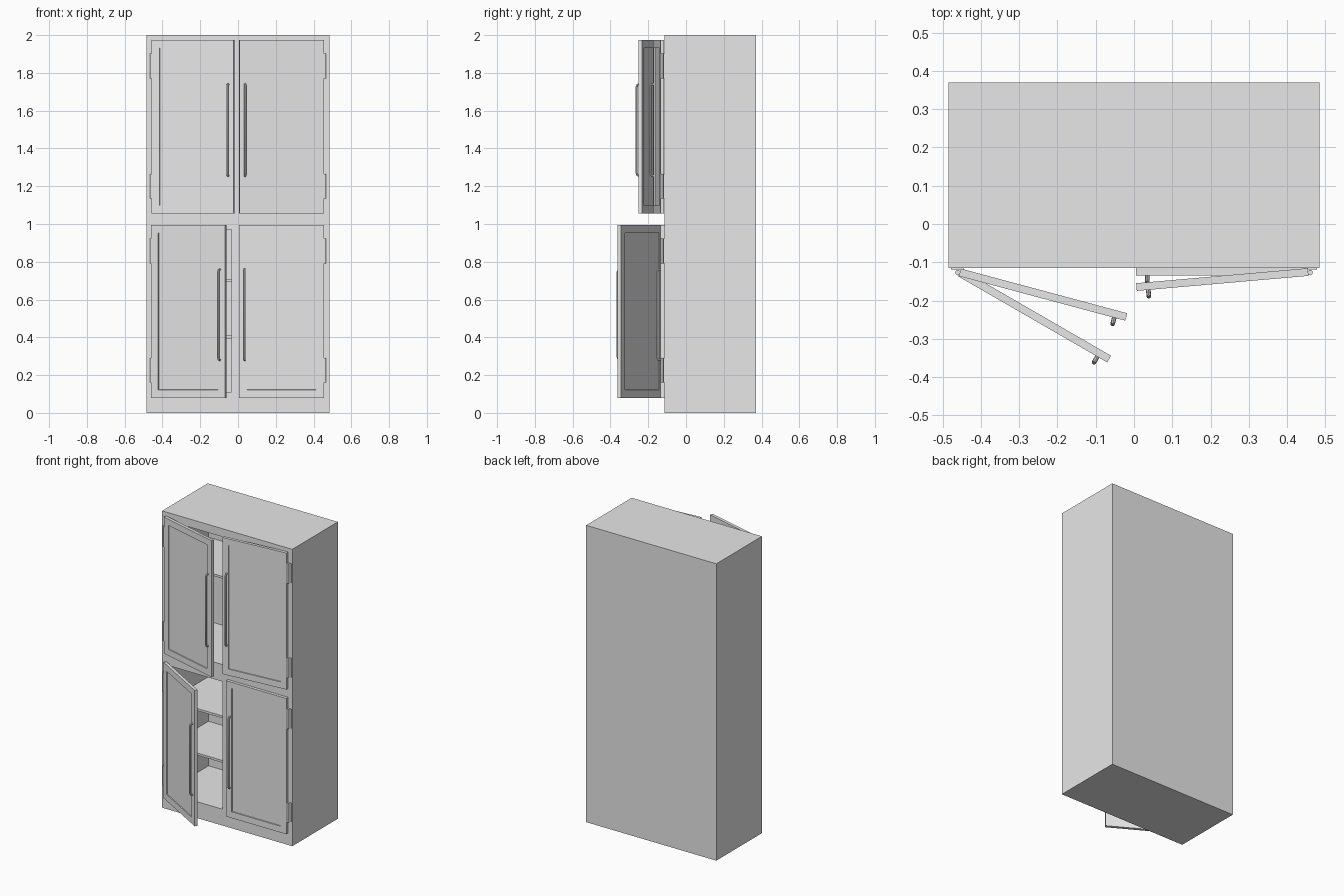
import bpy, bmesh, math
from mathutils import Matrix, Vector

old = bpy.data.objects.get("Cube")
if old:
    bpy.data.objects.remove(old, do_unlink=True)

GREY = (0.8, 0.8, 0.8, 1.0)
paint = bpy.data.materials.new("grey_paint")
paint.use_nodes = True
paint.diffuse_color = GREY
paint.node_tree.nodes["Principled BSDF"].inputs["Base Color"].default_value = GREY

FRONT, BACK, HALF_W = -0.115, 0.37, 0.485


def add_object(name, data):
    obj = bpy.data.objects.new(name, data)
    bpy.context.scene.collection.objects.link(obj)
    if not data.materials:
        data.materials.append(paint)
    return obj


def from_bmesh(name, bm):
    mesh = bpy.data.meshes.new(name)
    bm.to_mesh(mesh)
    bm.free()
    return add_object(name, mesh)


def box_bmesh(x, y, z):
    """Box spanning the given (low, high) ranges."""
    bm = bmesh.new()
    bmesh.ops.create_cube(bm, size=1)
    size = [b - a for a, b in (x, y, z)]
    mid = [(a + b) / 2 for a, b in (x, y, z)]
    bmesh.ops.scale(bm, vec=size, verts=bm.verts)
    bmesh.ops.translate(bm, vec=mid, verts=bm.verts)
    return bm


def box(name, x, y, z):
    return from_bmesh(name, box_bmesh(x, y, z))


def smooth(obj):
    bpy.ops.object.select_all(action="DESELECT")
    obj.select_set(True)
    bpy.context.view_layer.objects.active = obj
    bpy.ops.object.shade_smooth_by_angle(angle=math.radians(40))


# Cabinet body, hollowed into two compartments behind four openings
body = box("cabinet_body", (-HALF_W, HALF_W), (FRONT, BACK), (0, 2))
LEVELS = {"lower": (0.11, 0.97), "upper": (1.085, 1.945)}
cutters = []
for z in LEVELS.values():
    cutters.append(box("cavity_cutter", (-0.465, 0.465), (FRONT + 0.02, BACK - 0.02), z))
    for x in ((-0.425, -0.035), (0.035, 0.425)):
        cutters.append(box("opening_cutter", x, (FRONT - 0.1, 0), z))
bpy.context.view_layer.objects.active = body
for cutter in cutters:
    cutter.hide_render = True
    mod = body.modifiers.new("cut", "BOOLEAN")
    mod.operation, mod.solver, mod.object = "DIFFERENCE", "EXACT", cutter
    bpy.ops.object.modifier_apply(modifier=mod.name)
for cutter in cutters:
    bpy.data.objects.remove(cutter, do_unlink=True)

# Shelves
for i, z in enumerate((0.41, 0.71, 1.65)):
    box(f"shelf_{i + 1}", (-0.47, 0.47), (FRONT + 0.05, BACK - 0.015), (z - 0.015, z))


def door_panel(name, side, z):
    """Door slab around its hinge axis, with a recessed panel on both faces."""
    bm = box_bmesh(sorted((-side * 0.005, -side * 0.455)), (-0.008, 0.012), z)
    bm.normal_update()
    faces = [f for f in bm.faces if abs(f.normal.y) > 0.9]
    bmesh.ops.inset_individual(bm, faces=faces, thickness=0.06, depth=0)
    bmesh.ops.inset_individual(bm, faces=faces, thickness=0.001, depth=-0.006)
    return from_bmesh(name, bm)


def handle(name, x, z):
    """Upright bar whose ends curve back into the door."""
    low, high = z
    near, far, bend = -0.006, -0.025, 0.014
    path = [(near, low), (far + 0.005, low + 0.003), (far, low + bend),
            (far, high - bend), (far + 0.005, high - 0.003), (near, high)]
    curve = bpy.data.curves.new(name, "CURVE")
    curve.dimensions = "3D"
    curve.bevel_depth, curve.bevel_resolution = 0.006, 2
    curve.use_fill_caps = True
    spline = curve.splines.new("POLY")
    spline.points.add(len(path) - 1)
    for point, (y, height) in zip(spline.points, path):
        point.co = (x, y, height, 1)
    temp = bpy.data.objects.new(name, curve)
    bpy.context.scene.collection.objects.link(temp)
    bpy.context.view_layer.update()
    graph = bpy.context.evaluated_depsgraph_get()
    mesh = bpy.data.meshes.new_from_object(temp.evaluated_get(graph))
    bpy.data.objects.remove(temp, do_unlink=True)
    obj = add_object(name, mesh)
    smooth(obj)
    return obj


def hinge(name, side, z):
    """Barrel on the door's axis with a leaf on the cabinet face."""
    low, high = z
    bm = box_bmesh(sorted((side * 0.445, side * 0.478)), (FRONT - 0.004, FRONT), z)
    spot = Matrix.Translation((side * 0.46, FRONT - 0.012, (low + high) / 2))
    bmesh.ops.create_cone(bm, cap_ends=True, segments=12, radius1=0.007,
                          radius2=0.007, depth=high - low, matrix=spot)
    smooth(from_bmesh(name, bm))


# Doors with handles and hinges: level, side, bottom, top, opening angle
DOORS = (("upper", -1, 1.055, 1.975, 15), ("upper", 1, 1.055, 1.975, 5),
         ("lower", -1, 0.08, 0.995, 30), ("lower", 1, 0.08, 0.995, 0))
for level, side, low, high, angle in DOORS:
    label = f"{level}_{'left' if side > 0 else 'right'}"
    swing = (Matrix.Translation(Vector((side * 0.46, FRONT - 0.012, 0)))
             @ Matrix.Rotation(math.radians(side * angle), 4, "Z"))
    panel = door_panel(f"{label}_door", side, (low, high))
    grip = handle(f"{label}_handle", -side * 0.425, (low + 0.2, high - 0.235))
    for part in (panel, grip):
        part.matrix_world = swing
    hinge(f"{label}_bottom_hinge", side, (low + 0.08, low + 0.21))
    hinge(f"{label}_top_hinge", side, (high - 0.205, high - 0.072))
